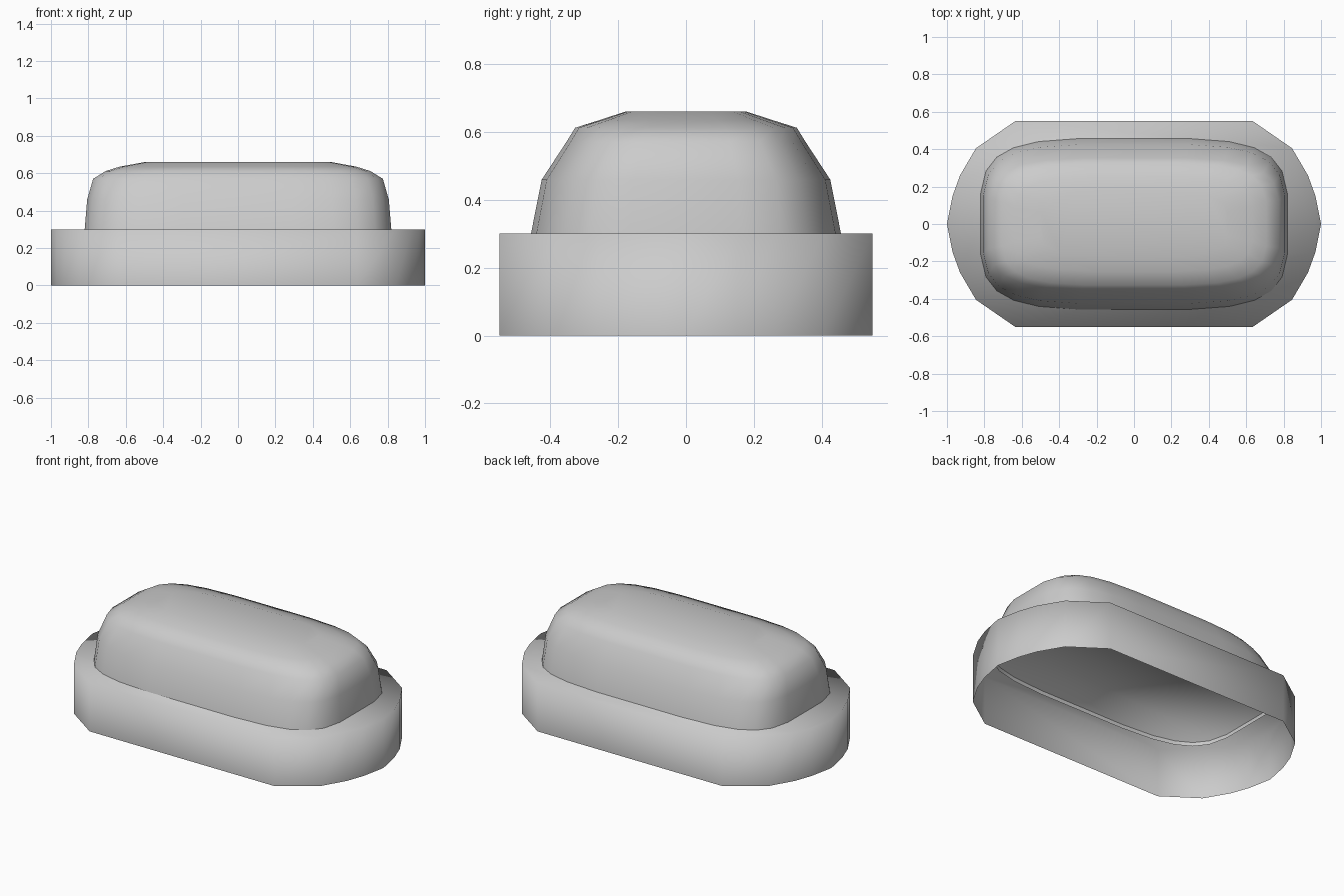
import bpy, bmesh
from math import cos, sin, pi, copysign

if "Cube" in bpy.data.objects:
    bpy.data.objects.remove(bpy.data.objects["Cube"])


def loft(name, rings, cap_top=True):
    """Skin a stack of closed rings; the bottom stays open."""
    bm = bmesh.new()
    loops = [[bm.verts.new(p) for p in ring] for ring in rings]
    n = len(loops[0])
    for a, b in zip(loops, loops[1:]):
        for i in range(n):
            j = (i + 1) % n
            bm.faces.new((a[i], a[j], b[j], b[i]))
    if cap_top:
        bm.faces.new(loops[-1])
    for f in bm.faces:
        f.smooth = True
    mesh = bpy.data.meshes.new(name)
    bm.to_mesh(mesh)
    bm.free()
    obj = bpy.data.objects.new(name, mesh)
    bpy.context.collection.objects.link(obj)
    return obj


def squircle(a, b, z, sides=24, power=0.5):
    pts = []
    for i in range(sides):
        t = 2 * pi * (i + 0.5) / sides
        c, s = cos(t), sin(t)
        pts.append((a * copysign(abs(c) ** power, c),
                    b * copysign(abs(s) ** power, s), z))
    return pts


# Base: open-bottomed tray with faceted, pointed-round ends
quarter = [(0.97, 0.15), (0.93, 0.26), (0.845, 0.405), (0.635, 0.55)]
right = [(x, -y) for x, y in reversed(quarter)] + [(1.0, 0.0)] + quarter
outline = right + [(-x, -y) for x, y in right]
loft("base_shell", [[(x, y, z) for x, y in outline] for z in (0.0, 0.3)])

# Dome: rounded-box cover whose open rim dips just below the base top
levels = [(0.825, 0.463, 0.278), (0.81, 0.427, 0.459), (0.778, 0.354, 0.57),
          (0.71, 0.328, 0.612), (0.635, 0.255, 0.635), (0.50, 0.178, 0.66)]
loft("dome_cover", [squircle(*lv) for lv in levels])
